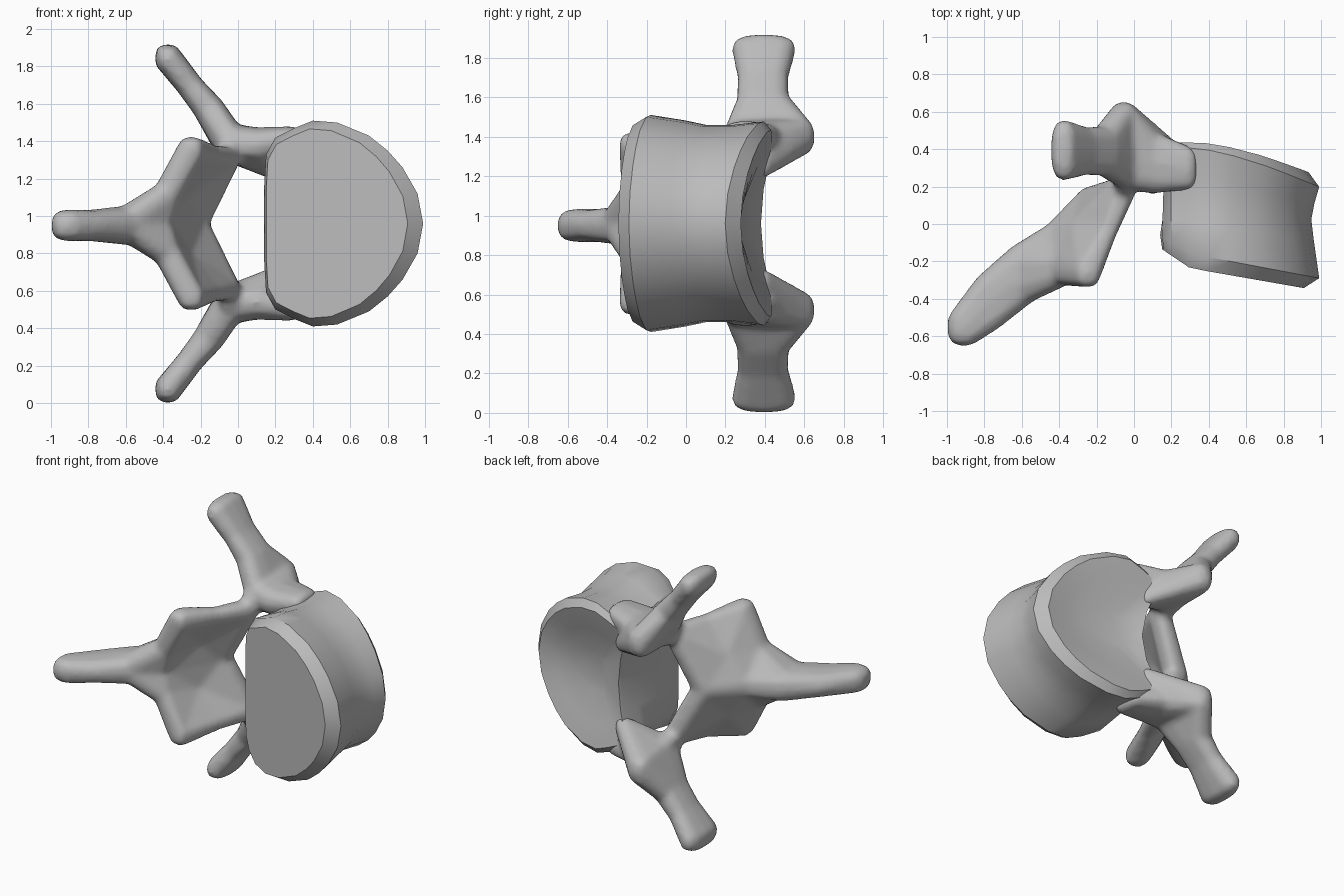
import bpy, bmesh, math
from mathutils import Vector

cube = bpy.data.objects.get("Cube")
if cube:
    bpy.data.objects.remove(cube, do_unlink=True)

MID = 0.96  # height of the mirror plane

bone = bpy.data.materials.new("bone_grey")
bone.use_nodes = True
bone.diffuse_color = (0.5, 0.5, 0.5, 1)
bone.node_tree.nodes["Principled BSDF"].inputs["Base Color"].default_value = (0.5, 0.5, 0.5, 1)


def make_object(name, bm):
    bmesh.ops.recalc_face_normals(bm, faces=bm.faces)
    mesh = bpy.data.meshes.new(name)
    bm.to_mesh(mesh)
    bm.free()
    mesh.materials.append(bone)
    obj = bpy.data.objects.new(name, mesh)
    bpy.context.collection.objects.link(obj)
    return obj


def boxy(c):
    return math.copysign(abs(c) ** 0.75, c)


def add_hull(target, blobs, side):
    """Convex hull around rounded blocks given as (x, y, dz, rx, ry, rz)."""
    bm = bmesh.new()
    for x, y, dz, rx, ry, rz in blobs:
        ball = bmesh.ops.create_icosphere(bm, subdivisions=2, radius=1)["verts"]
        for v in ball:
            v.co = Vector((x + boxy(v.co.x) * rx, y + boxy(v.co.y) * ry,
                           MID + side * (dz + boxy(v.co.z) * rz)))
    bmesh.ops.delete(bm, geom=bm.faces[:] + bm.edges[:], context='EDGES_FACES')
    hull = bmesh.ops.convex_hull(bm, input=bm.verts[:])
    spare = [v for v in hull["geom_interior"] if isinstance(v, bmesh.types.BMVert)]
    bmesh.ops.delete(bm, geom=spare, context='VERTS')
    bmesh.ops.recalc_face_normals(bm, faces=bm.faces)
    temp = bpy.data.meshes.new("temp")
    bm.to_mesh(temp)
    bm.free()
    target.from_mesh(temp)
    bpy.data.meshes.remove(temp)


def add_limb(target, path, side):
    for a, b in zip(path, path[1:]):
        add_hull(target, (a, b), side)


# Vertebral body: D-shaped rings lofted front to back, with a narrower waist
half = [(.14, 0), (.14, .2), (.15, .37), (.2, .46), (.3, .51), (.4, .55), (.53, .54), (.7, .47),
        (.8, .39), (.88, .3), (.96, .16), (.99, 0)]
outline = half + [(x, -z) for x, z in half[-2:0:-1]]
# each ring: canal side x, width scale, height scale, y at the canal side, slope along x,
# bow along z, bend at the canal corner, canal hollow depth
rings = [(.16, .89, .92, -.21, -.175, 0, .08, 0), (.15, 1, 1, -.13, -.19, 0, .07, 0),
         (.15, .965, .95, .03, -.14, 0, 0, .02), (.15, .95, .91, .13, -.13, 0, 0, .04),
         (.15, .97, .91, .25, -.17, .03, 0, .07), (.15, 1, .94, .375, -.21, .06, 0, .1),
         (.16, .92, .86, .395, -.15, .06, 0, .1), (.25, .65, .6, .375, -.16, .05, 0, .06),
         (.4, .3, .25, .36, -.16, 0, 0, 0)]
bm = bmesh.new()
loops = []
for x0, sx, sz, y0, slope, bow, bend, hollow in rings:
    loop = []
    for x, z in outline:
        near = max(0, 1 - (x - .14) / .6) * max(0, 1 - (z / .4) ** 2)
        px = x0 + (x - .15) * sx + hollow * near
        py = y0 + slope * (px - .15) + bow * (2 * z) ** 2 + bend * max(0, 1 - (px - .14) / .16)
        loop.append(bm.verts.new((px, py, MID + z * sz)))
    loops.append(loop)
n = len(outline)
for a, b in zip(loops, loops[1:]):
    for i in range(n):
        j = (i + 1) % n
        bm.faces.new((a[i], a[j], b[j], b[i]))
bm.faces.new(loops[0])
bm.faces.new(loops[-1])
body = make_object("vertebral_body", bm)
body.select_set(True)
bpy.context.view_layer.objects.active = body
bpy.ops.object.shade_smooth_by_angle(angle=math.radians(35))

# Shared joints of the neural arch
arch = bmesh.new()
knob = (-.055, .555, .44, .075, .10, .10)
root = (-.04, .34, .43, .08, .16, .10)
neck = (-.16, .39, .62, .08, .135, .07)
lamina_top = (-.05, .19, .35, .06, .07, .06)
lamina_rim = (-.14, -.04, .37, .045, .06, .05)
lamina_tip = (-.25, -.26, .395, .07, .08, .07)
lamina_hollow = (-.29, -.03, .18, .055, .07, .05)
lamina_edge = (-.38, -.24, .155, .07, .09, .07)
ridge_top = (-.23, .13, 0, .07, .07, .06)
ridge_low = (-.42, -.155, 0, .07, .175, .09)
corner = (.21, .38, .29, .05, .05, .06)

# Pedicles, transverse processes, articular webs and lamina plates, mirrored about MID
pedicle = [(.28, .30, .45, .06, .12, .07), (.1, .33, .42, .06, .17, .095), root]
transverse = [root, neck, (-.26, .39, .74, .07, .13, .06), (-.375, .395, .885, .07, .165, .075)]
plates = [(root, knob, neck), (knob, root, corner, pedicle[1]), (lamina_top, root),
          (lamina_top, ridge_top, lamina_hollow), (lamina_top, lamina_rim, lamina_hollow),
          (lamina_rim, lamina_tip, lamina_hollow), (lamina_tip, lamina_edge, lamina_hollow),
          (ridge_top, ridge_low, lamina_hollow), (ridge_low, lamina_edge, lamina_hollow),
          (lamina_edge, ridge_low, (-.58, -.27, 0, .07, .16, .105))]
for side in (1, -1):
    add_limb(arch, pedicle, side)
    add_limb(arch, transverse, side)
    for plate in plates:
        add_hull(arch, plate, side)

# Spinous process
spinous = [ridge_low, (-.6, -.27, -.01, .09, .17, .105),
           (-.78, -.42, -.01, .09, .16, .085), (-.91, -.55, -.01, .09, .105, .085)]
add_limb(arch, spinous, 1)

arch_obj = make_object("neural_arch", arch)
fuse = arch_obj.modifiers.new("fuse", 'REMESH')
fuse.mode = 'VOXEL'
fuse.voxel_size = 0.018
fuse.use_smooth_shade = True
soften = arch_obj.modifiers.new("soften", 'SMOOTH')
soften.factor = 0.5
soften.iterations = 5
